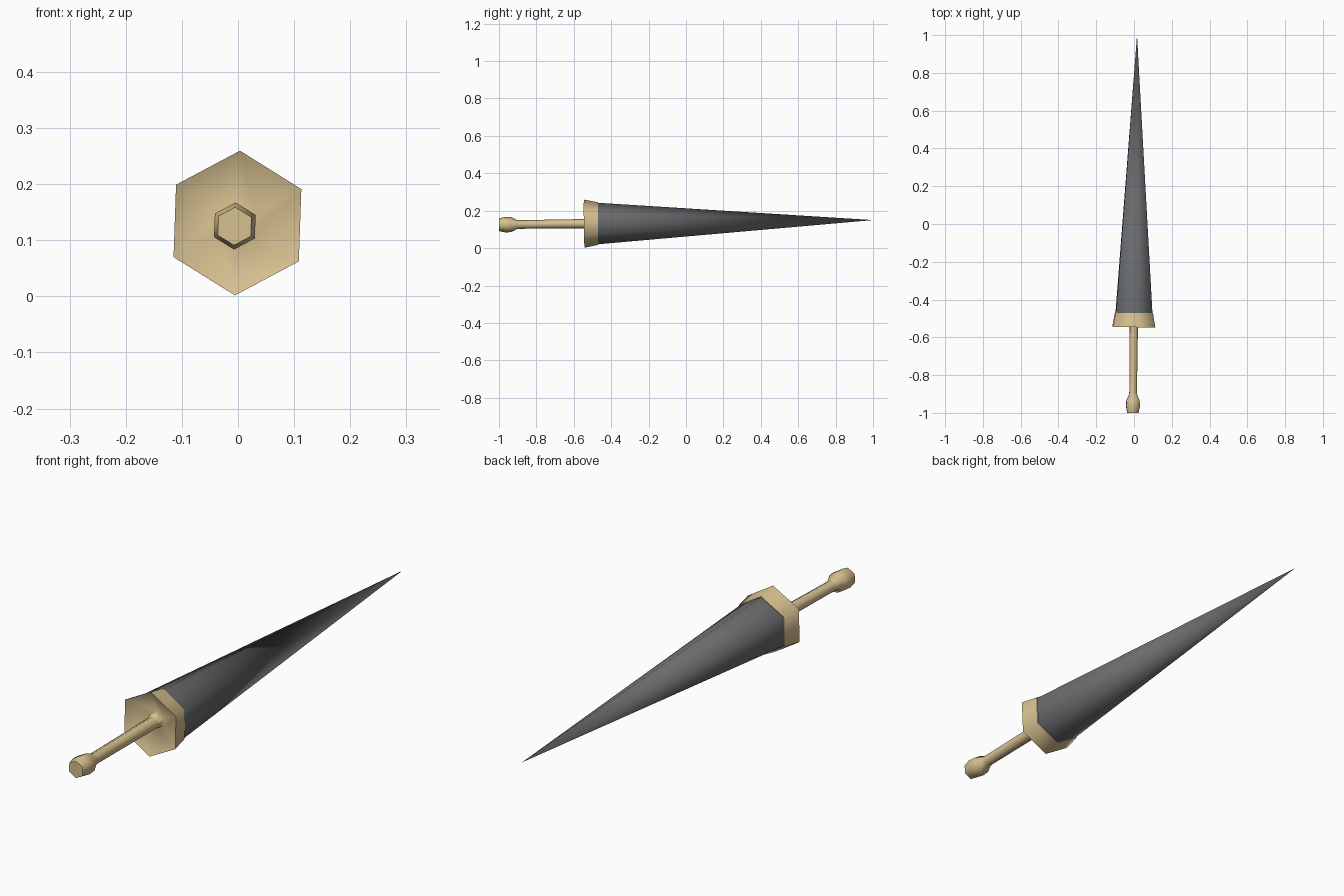
import bpy, bmesh, math
from mathutils import Vector, Matrix

cube = bpy.data.objects.get("Cube")
if cube:
    bpy.data.objects.remove(cube, do_unlink=True)

SIDES = 6
TWIST = math.radians(-2)
# The lance axis leans slightly up and to the side
BACK, TIP = Vector((-0.006, -1, 0.125)), Vector((0.016, 1, 0.15))
AXIS = TIP - BACK
ORIENT = AXIS.to_track_quat('Y', 'Z').to_matrix().to_4x4()
PLACE = Matrix.Translation((BACK + TIP) / 2) @ ORIENT


def make_material(name, rgb):
    mat = bpy.data.materials.new(name)
    mat.use_nodes = True
    mat.diffuse_color = (*rgb, 1)
    mat.node_tree.nodes["Principled BSDF"].inputs["Base Color"].default_value = (*rgb, 1)
    return mat


def lathe(name, profile, mat, sharp=()):
    """Six-sided turned part from (position, radius) pairs; listed rings stay sharp."""
    bm = bmesh.new()
    rings = []
    for y, r in profile:
        if r == 0:
            rings.append([bm.verts.new((0, y, 0))] * SIDES)
            continue
        angles = [math.tau * i / SIDES + TWIST for i in range(SIDES)]
        rings.append([bm.verts.new((r * math.sin(-a), y, r * math.cos(a))) for a in angles])
    for a, b in zip(rings, rings[1:]):
        for i in range(SIDES):
            j = (i + 1) % SIDES
            corners = dict.fromkeys((a[i], a[j], b[j], b[i]))
            bm.faces.new(list(corners))
    for ring in (rings[0], rings[-1]):
        if len(set(ring)) == SIDES:
            bm.faces.new(ring)
    bmesh.ops.recalc_face_normals(bm, faces=bm.faces)
    for face in bm.faces:
        face.smooth = True
    for k in sharp:
        for i in range(SIDES):
            bm.edges.get((rings[k][i], rings[k][(i + 1) % SIDES])).smooth = False
    bm.transform(PLACE)
    mesh = bpy.data.meshes.new(name)
    bm.to_mesh(mesh)
    bm.free()
    mesh.materials.append(mat)
    obj = bpy.data.objects.new(name, mesh)
    bpy.context.collection.objects.link(obj)
    return obj


brass = make_material("pale brass", (0.68, 0.53, 0.28))
steel = make_material("dark steel", (0.14, 0.145, 0.152))

# Grip with its swollen pommel
lathe("grip", [(-1, 0.034), (-0.965, 0.042), (-0.935, 0.04), (-0.905, 0.025),
               (-0.89, 0.023), (-0.7, 0.024), (-0.5, 0.025)], brass, sharp=(0, 6))

# Dished guard: hollow front, flared rim, flat back
lathe("guard", [(-0.53, 0.025), (-0.5, 0.034), (-0.545, 0.129), (-0.47, 0.114)],
      brass, sharp=(0, 2, 3))

# Long tapering blade
lathe("blade", [(-0.472, 0.111), (1, 0)], steel, sharp=(0,))
